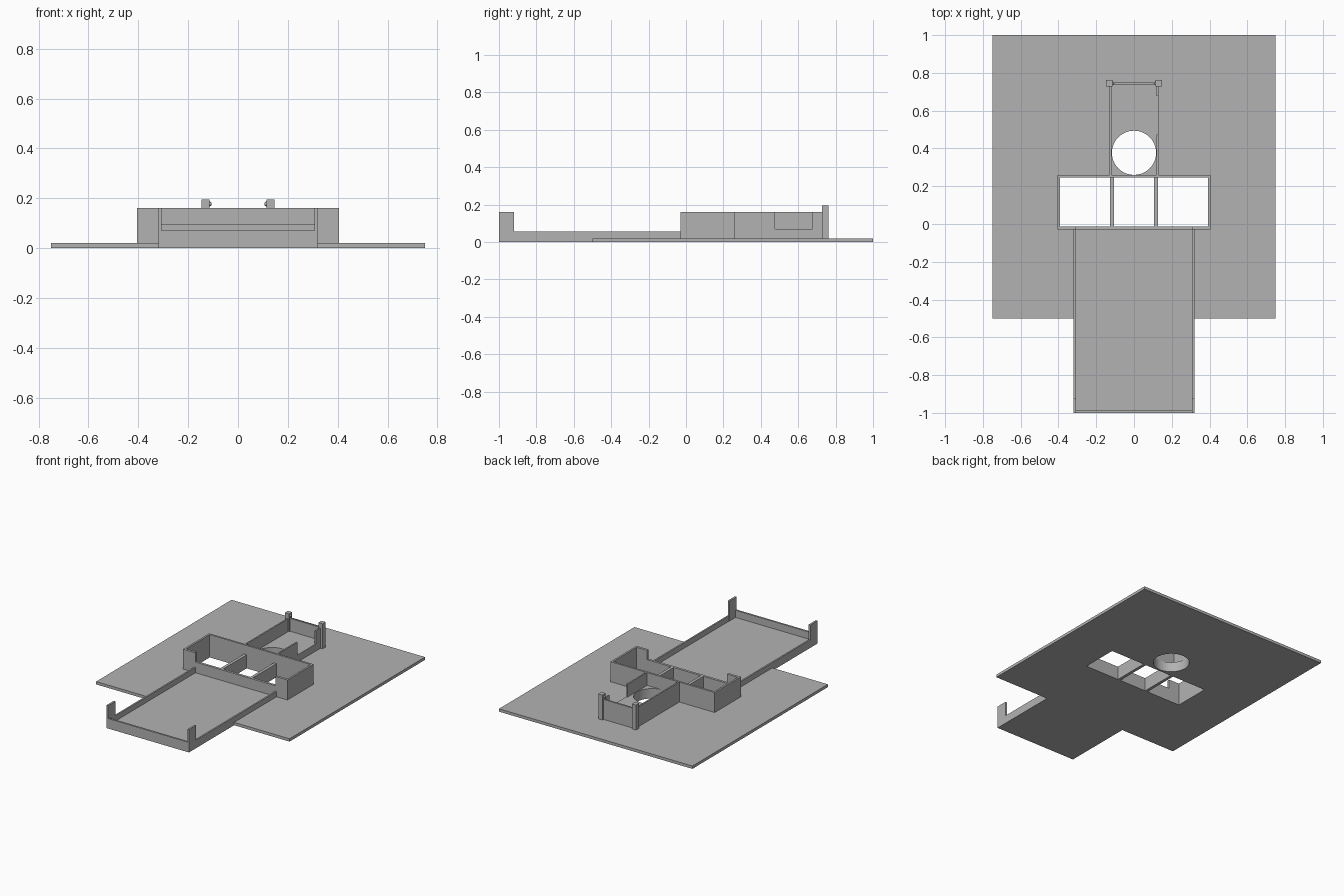
import bpy
import bmesh

cube = bpy.data.objects.get("Cube")
if cube:
    bpy.data.objects.remove(cube, do_unlink=True)

stone = bpy.data.materials.new("plain grey")
stone.use_nodes = True
grey = (0.45, 0.45, 0.45, 1)
stone.diffuse_color = grey
stone.node_tree.nodes["Principled BSDF"].inputs["Base Color"].default_value = grey


def add_object(name, bm):
    mesh = bpy.data.meshes.new(name)
    bm.to_mesh(mesh)
    bm.free()
    mesh.materials.append(stone)
    obj = bpy.data.objects.new(name, mesh)
    bpy.context.collection.objects.link(obj)
    return obj


def box(name, x, y, z):
    """Box from (low, high) ranges on each axis."""
    bm = bmesh.new()
    bmesh.ops.create_cube(bm, size=1)
    for v in bm.verts:
        v.co = [r[0] if c < 0 else r[1] for c, r in zip(v.co, (x, y, z))]
    return add_object(name, bm)


def wall_x(name, x, y, z):
    """Mirrored pair of boxes on the two sides."""
    box("left_" + name, x, y, z)
    box("right_" + name, (-x[1], -x[0]), y, z)


def cut(obj, cutters):
    bpy.context.view_layer.objects.active = obj
    for c in cutters:
        mod = obj.modifiers.new("opening", "BOOLEAN")
        mod.operation = "DIFFERENCE"
        mod.solver = "EXACT"
        mod.object = c
        bpy.ops.object.modifier_apply(modifier=mod.name)


SLAB, LOW, MID, TOP = 0.02, 0.07, 0.095, 0.16

# Ground slabs and raised rear floor
base = box("base_plate", (-0.75, 0.75), (-0.5, 1), (0, SLAB))
box("forecourt_floor", (-0.32, 0.32), (-1, -0.5), (0, SLAB))
rear_floor = box("rear_room_floor", (-0.12, 0.12), (0.258, 0.74), (SLAB, LOW))

# Openings through the floors
bays = [box("bay_cutter", x, (-0.013, 0.246), (-0.1, 0.3))
        for x in ((-0.392, -0.126), (-0.105, 0.105), (0.126, 0.392))]
bm = bmesh.new()
bmesh.ops.create_cone(bm, cap_ends=True, segments=48, radius1=0.117, radius2=0.117, depth=0.6)
bmesh.ops.translate(bm, verts=bm.verts, vec=(0, 0.377, 0))
well = add_object("well_cutter", bm)
cut(base, bays + [well])
cut(rear_floor, [well])
for c in bays + [well]:
    bpy.data.objects.remove(c, do_unlink=True)

# Forecourt walls with tall front corners
wall_x("forecourt_wall", (0.309, 0.32), (-0.92, -0.028), (SLAB, 0.057))
wall_x("forecourt_corner", (0.307, 0.32), (-1, -0.92), (SLAB, TOP))
box("forecourt_front_wall", (-0.307, 0.307), (-1, -0.987), (SLAB, LOW))

# Cross hall walls, front lowered in the middle
wall_x("hall_end_wall", (0.392, 0.405), (-0.03, 0.26), (SLAB, TOP))
box("hall_back_wall", (-0.392, 0.392), (0.246, 0.26), (SLAB, TOP))
wall_x("hall_front_wall", (0.31, 0.392), (-0.03, -0.013), (SLAB, TOP))
box("hall_front_sill", (-0.31, 0.31), (-0.03, -0.013), (SLAB, MID))
wall_x("hall_divider", (0.105, 0.126), (-0.013, 0.246), (SLAB, MID))

# Rear room walls, with a doorway on the left side
box("right_rear_wall", (-0.13, -0.12), (0.26, 0.74), (SLAB, TOP))
box("left_rear_wall_near", (0.12, 0.13), (0.26, 0.475), (SLAB, TOP))
box("left_rear_wall_sill", (0.12, 0.13), (0.475, 0.677), (SLAB, LOW))
box("left_rear_wall_far", (0.12, 0.13), (0.677, 0.74), (SLAB, TOP))
box("rear_end_wall", (-0.13, 0.13), (0.738, 0.75), (SLAB, TOP))

# Gate posts with small round knobs
wall_x("gate_post", (0.114, 0.147), (0.728, 0.762), (SLAB, 0.195))
for side, s in (("left", 1), ("right", -1)):
    bm = bmesh.new()
    bmesh.ops.create_uvsphere(bm, u_segments=10, v_segments=6, radius=0.01)
    bmesh.ops.translate(bm, verts=bm.verts, vec=(s * 0.115, 0.744, 0.177))
    add_object(side + "_gate_knob", bm)
